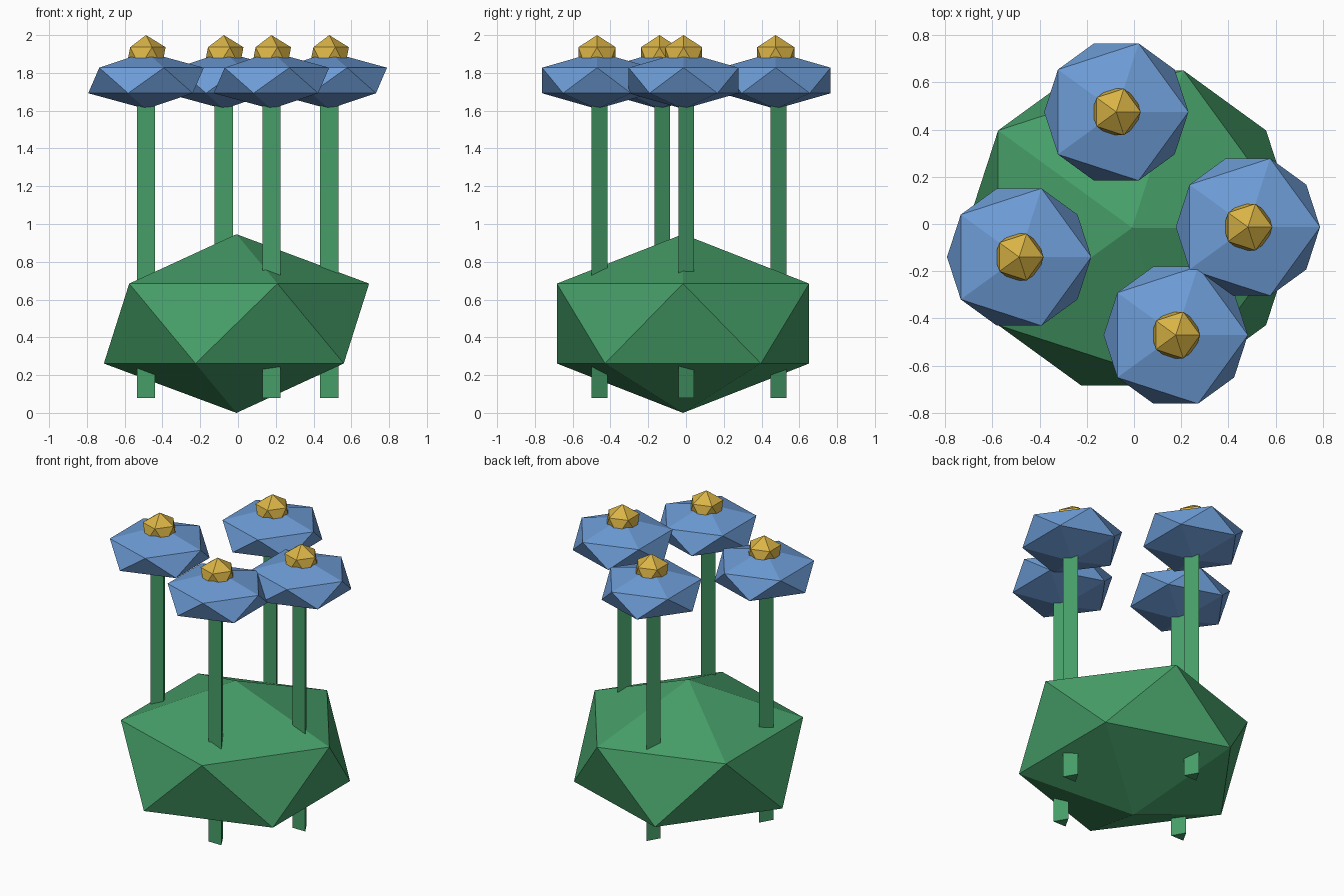
import bpy

if "Cube" in bpy.data.objects:
    bpy.data.objects.remove(bpy.data.objects["Cube"])


def material(name, rgb):
    """Flat colour from 0-255 sRGB, stored as linear."""
    m = bpy.data.materials.new(name)
    lin = [((c / 255 + 0.055) / 1.055) ** 2.4 for c in rgb]
    m.diffuse_color = (*lin, 1)
    m.use_nodes = True
    m.node_tree.nodes["Principled BSDF"].inputs["Base Color"].default_value = m.diffuse_color
    return m


GREEN = material("leaf green", (70, 158, 104))
BLUE = material("petal blue", (109, 156, 214))
GOLD = material("centre gold", (218, 180, 70))


def finish(name, mat):
    ob = bpy.context.object
    ob.name = name
    ob.data.materials.append(mat)
    return ob


def gem(name, loc, r, rz, mat):
    """Icosahedron squashed to half height rz."""
    bpy.ops.mesh.primitive_ico_sphere_add(subdivisions=1, radius=1, location=loc)
    bpy.context.object.scale = (r, r, rz)
    bpy.ops.object.transform_apply(location=False, rotation=False, scale=True)
    return finish(name, mat)


# Leafy bush
gem("bush", (-0.008, -0.016, 0.473), 0.785, 0.473, GREEN)

# Four flowers: three-sided stem, blue head, gold centre
FLOWERS = [(-0.075, 0.475), (0.483, -0.013), (-0.487, -0.14), (0.177, -0.471)]
STEM_BOTTOM, STEM_TOP = 0.08, 1.72
for i, (x, y) in enumerate(FLOWERS, 1):
    bpy.ops.mesh.primitive_cylinder_add(
        vertices=3, radius=0.056, depth=STEM_TOP - STEM_BOTTOM,
        location=(x, y, (STEM_TOP + STEM_BOTTOM) / 2))
    finish(f"stem_{i}", GREEN)
    gem(f"flower_head_{i}", (x, y, 1.76), 0.342, 0.151, BLUE)
    gem(f"flower_centre_{i}", (x, y, 1.884), 0.116, 0.116, GOLD)
